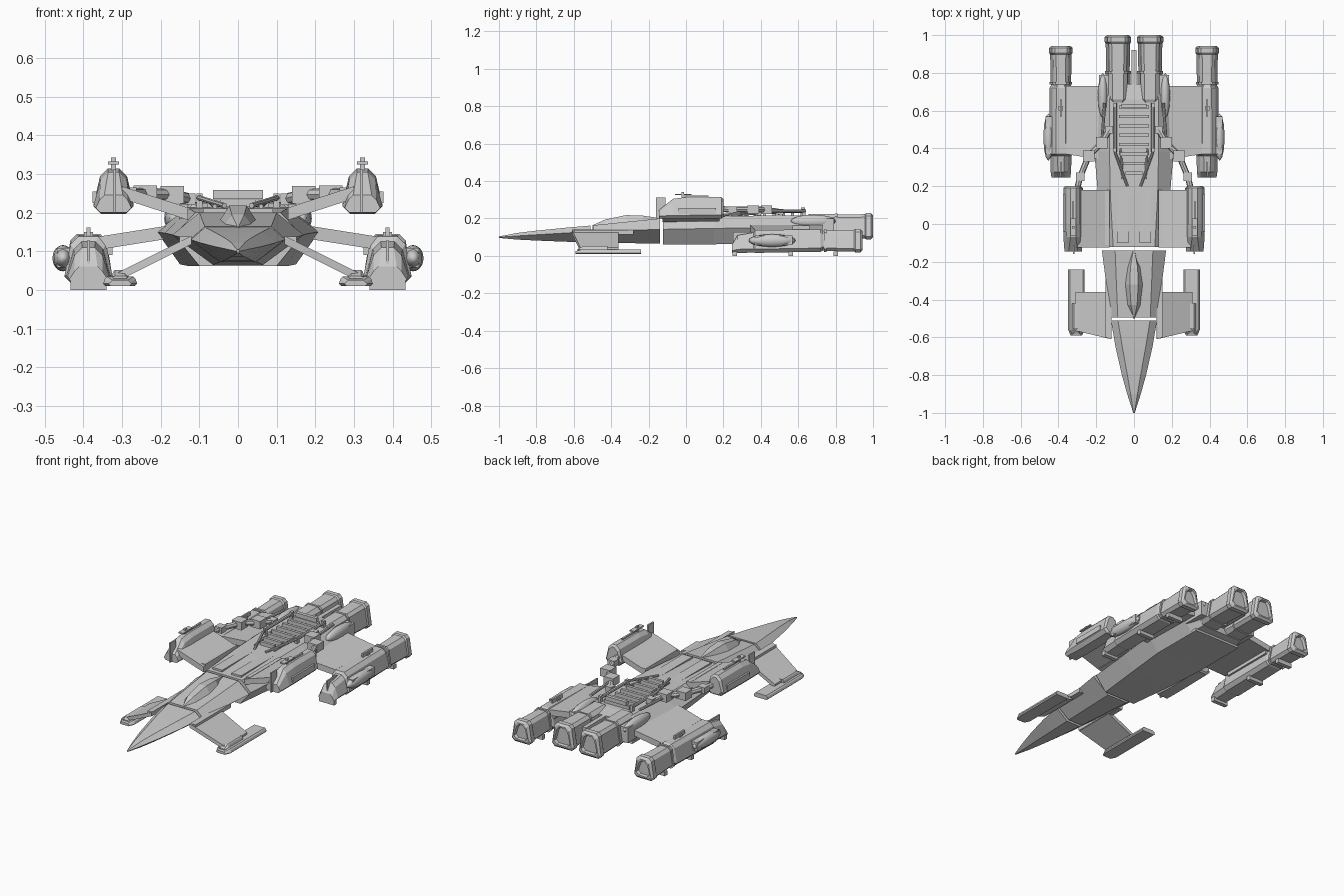
import bpy, bmesh, math
from mathutils import Vector

old = bpy.data.objects.get("Cube")
if old:
    bpy.data.objects.remove(old, do_unlink=True)

GREY = (0.6, 0.6, 0.6, 1.0)
hull_grey = bpy.data.materials.new("hull_grey")
hull_grey.use_nodes = True
hull_grey.diffuse_color = GREY
hull_grey.node_tree.nodes["Principled BSDF"].inputs["Base Color"].default_value = GREY


def finish(name, bm, mirror):
    bmesh.ops.recalc_face_normals(bm, faces=bm.faces)
    mesh = bpy.data.meshes.new(name)
    bm.to_mesh(mesh)
    bm.free()
    mesh.materials.append(hull_grey)
    obj = bpy.data.objects.new(name, mesh)
    bpy.context.collection.objects.link(obj)
    if mirror:
        obj.modifiers.new("mirror", "MIRROR").use_axis[0] = True
    return obj


def loft(name, rings, mirror=True):
    """Skin a row of equal-length rings and cap both ends."""
    bm = bmesh.new()
    rows = [[bm.verts.new(p) for p in ring] for ring in rings]
    for a, b in zip(rows, rows[1:]):
        for i in range(len(a)):
            j = (i + 1) % len(a)
            bm.faces.new((a[i], a[j], b[j], b[i]))
    bm.faces.new(rows[0])
    bm.faces.new(rows[-1])
    return finish(name, bm, mirror)


def hull_ring(y, top_w, top, mid_w, mid, low_w, low):
    return [(top_w, y, top), (mid_w, y, mid), (low_w, y, low),
            (-low_w, y, low), (-mid_w, y, mid), (-top_w, y, top)]


def pod_ring(y, x, top_w, low_w, low, top, cut=0.02):
    """Trapezoid with clipped corners, half widths given."""
    half = [(top_w - cut, top), (top_w, top - cut), (low_w, low + cut), (low_w - cut, low)]
    return ([(x + w, y, z) for w, z in half]
            + [(x - w, y, z) for w, z in reversed(half)])


def box(name, x, y, z, mirror=True):
    """Box from three (min, max) ranges."""
    return loft(name, [[(x[0], v, z[0]), (x[1], v, z[0]),
                        (x[1], v, z[1]), (x[0], v, z[1])] for v in y], mirror)


def panel(name, root, tip, thick):
    """Wing panel; root and tip are (x, y front, y rear, z top)."""
    return loft(name, [[(x, a, z), (x, b, z), (x, b, z - thick), (x, a, z - thick)]
                       for x, a, b, z in (root, tip)])


def rod(name, start, end, radius, sides=8, mirror=True):
    start, end = Vector(start), Vector(end)
    turn = (end - start).to_track_quat("Z", "Y")
    rings = []
    for c in (start, end):
        rings.append([c + turn @ Vector((radius * math.cos(math.tau * i / sides),
                                         radius * math.sin(math.tau * i / sides), 0))
                      for i in range(sides)])
    return loft(name, rings, mirror)


def blister(name, centre, size, seg=12):
    """Smooth stretched sphere."""
    bm = bmesh.new()
    bmesh.ops.create_uvsphere(bm, u_segments=seg, v_segments=seg, radius=1)
    for v in bm.verts:
        v.co = Vector(c + s * k for c, s, k in zip(centre, size, v.co))
    for f in bm.faces:
        f.smooth = True
    return finish(name, bm, True)


# Fuselage: nose, cockpit section and main hull, with narrow gaps between
loft("nose", [hull_ring(*r) for r in (
    (-1.0, .002, .104, .004, .1, .002, .096),
    (-.9, .018, .123, .036, .107, .014, .087),
    (-.8, .035, .135, .064, .113, .024, .082),
    (-.65, .062, .15, .098, .122, .036, .076),
    (-.51, .085, .162, .122, .13, .045, .072))], False)
loft("cockpit_section", [hull_ring(-.495, .086, .164, .124, .13, .046, .072),
                         hull_ring(-.14, .1, .2, .17, .142, .065, .065)], False)
loft("main_hull", [hull_ring(*r) for r in (
    (-.122, .11, .2, .165, .142, .1, .062),
    (.15, .125, .21, .19, .147, .13, .062),
    (.38, .13, .215, .21, .15, .15, .066),
    (.66, .13, .215, .2, .15, .15, .072),
    (.74, .11, .205, .18, .15, .13, .085))], False)

# Canopy: pointed faceted bubble
loft("canopy", [hull_ring(y, w * .45, .15 + h, w, .148 + h * .4, w * .9, .14)
                for y, w, h in ((-.5, .004, .014), (-.43, .036, .045), (-.32, .05, .068),
                                (-.23, .042, .065), (-.14, .008, .052))], False)

# Canards: sloping panel, root strip and landing foot
panel("canard", (.12, -.61, -.36, .14), (.31, -.565, -.36, .045), .022)
box("canard_root", (.122, .152), (-.6, -.28), (.115, .138))
loft("canard_foot", [pod_ring(y, .305, w, w + .004, .01, t, .006) for y, w, t in (
    (-.59, .026, .025), (-.56, .04, .034), (-.24, .04, .034))])
loft("canard_cap", [pod_ring(y, .305, .018, .022, .03, t, .005)
                    for y, t in ((-.58, .036), (-.55, .052), (-.42, .052))])

# Upper wings and gun pods
panel("upper_wing", (.13, -.125, .18, .213), (.3, -.125, .18, .268), .032)
box("upper_wing_root", (.13, .153), (-.11, .18), (.185, .222))
loft("upper_pod", [pod_ring(*r) for r in (
    (-.145, .322, .036, .046, .2, .245, .012),
    (-.07, .322, .034, .052, .197, .305),
    (.0, .322, .035, .052, .197, .314),
    (.19, .322, .035, .052, .2, .314),
    (.2, .322, .026, .042, .208, .304))])
box("upper_pod_fin", (.316, .324), (-.16, -.11), (.2, .312))
box("upper_pod_side_panel", (.366, .376), (-.04, .16), (.225, .255))
box("upper_pod_ridge", (.317, .327), (-.02, .12), (.31, .322))
box("upper_antenna_mast", (.316, .328), (-.025, -.01), (.31, .342))
box("upper_antenna_bar", (.308, .336), (-.06, .03), (.325, .332))

# Jointed arms from the upper pods back to the deck
joints = [(.3, .19, .25), (.285, .25, .248), (.24, .36, .248),
          (.17, .43, .246), (.13, .5, .235)]
for a, b in zip(joints, joints[1:]):
    rod("arm_link", a, b, .016)
for (x, y, z), r in zip(joints[1:], (.022, .03, .03, .02)):
    box("arm_joint", (x - r, x + r), (y - r, y + r), (z - r * .75, z + r * .75))
rod("arm_tail", (.17, .44, .24), (.155, .64, .24), .008)

# Lower wings and engine pods
panel("lower_wing", (.17, .34, .73, .168), (.36, .37, .73, .138), .034)
loft("lower_pod", [pod_ring(*r) for r in (
    (.245, .387, .036, .05, .015, .06, .012),
    (.275, .387, .036, .054, .015, .11),
    (.36, .387, .038, .056, .018, .125),
    (.37, .387, .046, .062, .016, .138),
    (.72, .387, .044, .06, .022, .142),
    (.735, .387, .036, .052, .03, .134))])
box("lower_pod_fin", (.383, .391), (.25, .34), (.05, .128))
box("lower_pod_inner_rail", (.325, .34), (.4, .72), (.09, .12))
rod("lower_sensor_neck", (.42, .45, .085), (.45, .45, .085), .025)
blister("lower_side_barrel", (.453, .46, .082), (.027, .125, .034))
box("lower_side_cover", (.43, .468), (.37, .57), (.058, .108))
box("lower_marker_bar", (.375, .399), (.6, .625), (.138, .15))
box("lower_marker_mast", (.382, .392), (.57, .66), (.138, .162))
for y in (.26, .56, .8):
    box("pod_foot", (.34, .434), (y - .012, y + .012), (.0, .024))


def nozzle(name, x, start, end, top_w, low_w, low, top):
    """Stepped engine bell: collars, flat sides and a recessed outlet."""
    steps = ((0, .008), (.08, .008), (.08, 0), (.14, 0), (.14, .006),
             (.8, .003), (.83, -.002), (.95, -.002), (1, .01), (1, .018), (.93, .022))
    loft(name, [pod_ring(start + (end - start) * t, x, top_w - d, low_w - d,
                         low + d, top - d, .016) for t, d in steps])


# Engine outlets
nozzle("outer_nozzle", .387, .72, .943, .045, .06, .02, .142)
nozzle("centre_nozzle", .085, .78, 1.0, .052, .068, .09, .226)
loft("centre_engine", [pod_ring(y, .085, .05 - d, .066 - d, .09 + d, .224 - d)
                       for y, d in ((.62, .02), (.66, 0), (.8, 0))])
box("tail_spine", (-.012, .012), (.64, .92), (.12, .205), False)

# Rear hull boxes and side barrels
box("rear_side_box", (.12, .185), (.66, .79), (.115, .2))
blister("rear_side_barrel", (.165, .68, .185), (.026, .12, .035))
box("rear_belly_plate", (-.15, .15), (.4, .7), (.066, .08), False)

# Deck grille: side rails, slats and converging front rods
rail = [(.1, y, .238) for y in (.38, .64)]
rod("grille_rail", *rail, .009)
rod("grille_front_rod", (.1, .38, .238), (.035, .2, .218), .007)
rod("grille_inner_rod", (.072, .4, .228), (.06, .24, .216), .006)
for y in (.39, .63):
    box("rail_post", (.092, .108), (y - .01, y + .01), (.2, .25))
for i in range(8):
    y = .27 + i * .05
    w = min(.08, .045 + i * .012)
    box("grille_slat", (-w, w), (y - .008, y + .008), (.214, .234), False)
box("grille_rear_bar", (-.065, .065), (.615, .635), (.235, .258), False)

# Deck panel strips along the hull top
panel("deck_strip", (.03, -.1, .2, .211), (.09, -.1, .2, .211), .02)
